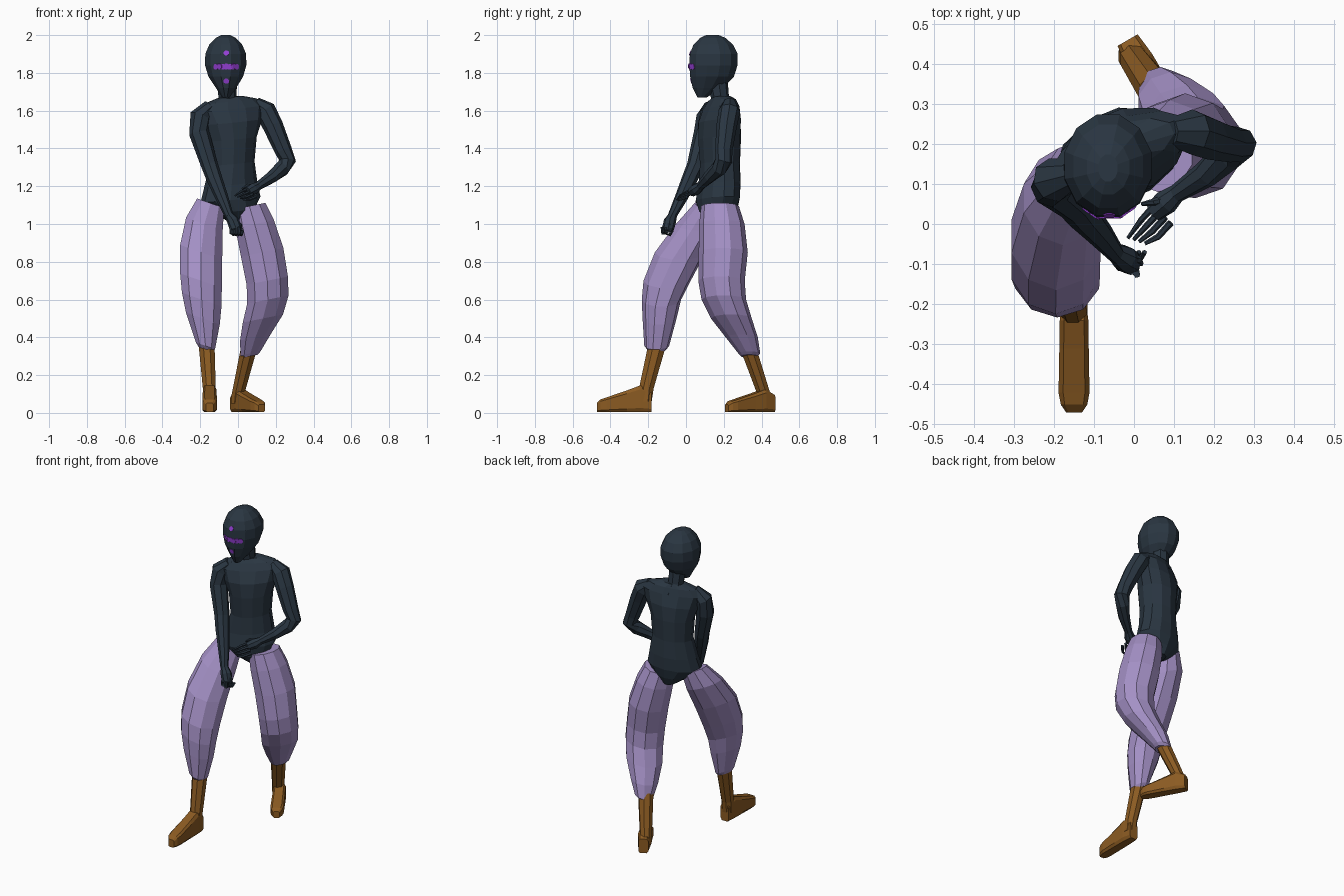
import bpy, bmesh, math
from mathutils import Vector
from mathutils.bvhtree import BVHTree


def material(name, rgb):
    m = bpy.data.materials.new(name)
    m.diffuse_color = (*rgb, 1)
    return m


SLATE = material("dark slate", (0.023, 0.037, 0.054))
LILAC = material("lilac cloth", (0.37, 0.28, 0.56))
BROWN = material("brown leather", (0.26, 0.105, 0.016))
PURPLE = material("bright purple", (0.30, 0.05, 0.66))


def finish(name, bm, mat):
    bmesh.ops.recalc_face_normals(bm, faces=bm.faces)
    me = bpy.data.meshes.new(name)
    bm.to_mesh(me)
    me.materials.append(mat)
    ob = bpy.data.objects.new(name, me)
    bpy.context.collection.objects.link(ob)
    return bm


def skin(name, rings, mat, n=10, power=1.0):
    """Skin rings of (centre, half axis u, half axis v); low power = boxy."""
    def p(t):
        return math.copysign(abs(t) ** power, t)
    bm = bmesh.new()
    loops = []
    for c, u, v in rings:
        angles = [2 * math.pi * (i + 0.5) / n for i in range(n)]
        loops.append([bm.verts.new(c + u * p(math.cos(a)) + v * p(math.sin(a))) for a in angles])
    for a, b in zip(loops, loops[1:]):
        for i in range(n):
            j = (i + 1) % n
            bm.faces.new((a[i], a[j], b[j], b[i]))
    bm.faces.new(loops[0])
    bm.faces.new(loops[-1])
    return finish(name, bm, mat)


def stack(name, rows, mat, n=10, yaw=0, tilt=0):
    """Level rings (x, y, z, rx, ry), turned by yaw and tipped sideways by tilt."""
    c, s = math.cos(math.radians(yaw)), math.sin(math.radians(yaw))
    rings = [(Vector((x, y, z)), Vector((c, s, tilt)) * rx, Vector((-s, c, 0)) * ry)
             for x, y, z, rx, ry in rows]
    return skin(name, rings, mat, n)


def tube(name, rows, mat, n=8):
    """Round limb through points (x, y, z, radius)."""
    pts = [Vector(r[:3]) for r in rows]
    rings = []
    for i, r in enumerate(rows):
        d = (pts[min(i + 1, len(pts) - 1)] - pts[max(i - 1, 0)]).normalized()
        u = d.cross(Vector((0.3, 1, 0.2))).normalized()
        rings.append((pts[i], u * r[3], d.cross(u) * r[3]))
    return skin(name, rings, mat, n)


# head and neck
head = stack("head", [
    (-0.063, 0.085, 1.67, 0.02, 0.025), (-0.063, 0.115, 1.72, 0.055, 0.082),
    (-0.065, 0.138, 1.78, 0.095, 0.12), (-0.065, 0.145, 1.84, 0.113, 0.132),
    (-0.065, 0.147, 1.90, 0.112, 0.131), (-0.065, 0.144, 1.95, 0.09, 0.108),
    (-0.065, 0.142, 1.985, 0.055, 0.07), (-0.065, 0.14, 2.0, 0.025, 0.035)], SLATE, 12)
tube("neck", [(-0.045, 0.19, 1.60, 0.07), (-0.055, 0.18, 1.67, 0.048),
              (-0.06, 0.165, 1.77, 0.055)], SLATE)

# painted face marks: thin discs laid on the head
tree = BVHTree.FromBMesh(head)
marks = [(-0.062, 1.905, 0.015), (-0.062, 1.757, 0.015)]
marks += [(-0.062 + 0.018 * i, 1.834 - 0.002 * (i % 2), 0.016) for i in range(-3, 4)]
for x, z, r in marks:
    hit, nor, _, _ = tree.ray_cast(Vector((x, -1, z)), Vector((0, 1, 0)))
    if nor.y > 0:
        nor = -nor
    u = nor.cross(Vector((0, 0, 1))).normalized()
    v = nor.cross(u)
    skin("face_mark", [(hit - nor * 0.003, u * r, v * r), (hit + nor * 0.003, u * r, v * r)],
         PURPLE, 8)

# torso, twisted so the left shoulder is drawn back
stack("torso", [
    (-0.01, 0.18, 1.02, 0.045, 0.07), (-0.02, 0.17, 1.07, 0.11, 0.10),
    (-0.04, 0.168, 1.13, 0.165, 0.112), (-0.038, 0.178, 1.21, 0.145, 0.108),
    (-0.032, 0.18, 1.32, 0.122, 0.105), (-0.03, 0.178, 1.45, 0.132, 0.112),
    (-0.03, 0.177, 1.54, 0.165, 0.107), (-0.035, 0.18, 1.61, 0.19, 0.08),
    (-0.04, 0.185, 1.65, 0.15, 0.06), (-0.045, 0.187, 1.672, 0.07, 0.045)],
    SLATE, 12, yaw=22, tilt=0.1)

# arms
tube("right_arm", [(-0.15, 0.13, 1.625, 0.035), (-0.20, 0.11, 1.57, 0.056),
                   (-0.205, 0.095, 1.48, 0.054), (-0.15, 0.05, 1.31, 0.045),
                   (-0.125, 0.02, 1.24, 0.042), (-0.085, -0.025, 1.14, 0.034),
                   (-0.045, -0.075, 1.04, 0.023)], SLATE)
tube("left_arm", [(0.09, 0.23, 1.64, 0.035), (0.145, 0.23, 1.60, 0.057),
                  (0.185, 0.215, 1.52, 0.054), (0.24, 0.20, 1.39, 0.046),
                  (0.262, 0.2, 1.335, 0.045), (0.235, 0.175, 1.295, 0.042),
                  (0.18, 0.125, 1.25, 0.034), (0.105, 0.075, 1.20, 0.023)], SLATE)

# hands: palm, curled or reaching fingers
tube("right_palm", [(-0.05, -0.068, 1.05, 0.022), (-0.025, -0.085, 1.015, 0.033),
                    (-0.012, -0.095, 0.975, 0.032), (-0.012, -0.09, 0.955, 0.02)], SLATE)
tube("left_palm", [(0.11, 0.08, 1.203, 0.022), (0.08, 0.055, 1.185, 0.032),
                   (0.05, 0.03, 1.17, 0.026)], SLATE)
for i in range(4):
    a = i * 0.014
    tube("right_finger", [(-0.035 + a, -0.105 - a / 2, 0.985, 0.009),
                          (-0.037 + a, -0.11 - a / 3, 0.95, 0.009),
                          (-0.025 + a, -0.085, 0.942, 0.008),
                          (-0.015 + a, -0.07, 0.965, 0.006)], SLATE, 6)
    tube("left_finger", [(0.05 + a, 0.045 - a, 1.185 - a, 0.009),
                         (0.018 + a, 0.01 - a, 1.172 - a, 0.008),
                         (-0.015 + a, -0.035 - a / 3, 1.15 - a / 2, 0.005)], SLATE, 6)
tube("left_thumb", [(0.09, 0.065, 1.195, 0.012), (0.05, 0.055, 1.205, 0.009),
                    (0.02, 0.05, 1.185, 0.005)], SLATE, 6)
tube("right_thumb", [(-0.02, -0.08, 1.02, 0.012), (0.012, -0.09, 0.995, 0.01),
                     (0.018, -0.1, 0.965, 0.006)], SLATE, 6)

# baggy trousers
stack("right_trouser_leg", [
    (-0.145, 0.125, 1.11, 0.075, 0.08), (-0.178, 0.065, 1.00, 0.102, 0.118),
    (-0.195, -0.03, 0.85, 0.117, 0.135), (-0.196, -0.10, 0.70, 0.116, 0.125),
    (-0.192, -0.13, 0.60, 0.11, 0.104), (-0.186, -0.14, 0.50, 0.094, 0.09),
    (-0.172, -0.155, 0.355, 0.053, 0.066), (-0.17, -0.155, 0.335, 0.04, 0.05)],
    LILAC, tilt=-0.35)
stack("left_trouser_leg", [
    (0.06, 0.18, 1.095, 0.09, 0.10), (0.088, 0.19, 1.00, 0.108, 0.12),
    (0.128, 0.197, 0.85, 0.118, 0.13), (0.155, 0.188, 0.70, 0.115, 0.123),
    (0.158, 0.20, 0.60, 0.115, 0.118), (0.132, 0.24, 0.50, 0.112, 0.108),
    (0.092, 0.295, 0.40, 0.085, 0.085), (0.066, 0.335, 0.315, 0.056, 0.058),
    (0.064, 0.335, 0.30, 0.042, 0.045)], LILAC, tilt=0.2)

# boots: shaft plus tapered foot
stack("right_boot_shaft", [
    (-0.15, -0.215, 0.06, 0.037, 0.036), (-0.152, -0.21, 0.13, 0.037, 0.042),
    (-0.167, -0.15, 0.37, 0.046, 0.052)], BROWN, 8)
stack("left_boot_shaft", [
    (-0.005, 0.42, 0.05, 0.036, 0.036), (0.0, 0.412, 0.10, 0.036, 0.038),
    (0.058, 0.33, 0.34, 0.047, 0.047)], BROWN, 8)
PROFILE = [(0, 0.03, 0.11), (0.06, 0.037, 0.145), (0.13, 0.038, 0.118),
           (0.24, 0.04, 0.08), (0.27, 0.034, 0.07), (0.29, 0.02, 0.05)]
for name, heel, toe, tall in (("right_foot", (-0.15, -0.182), (-0.15, -0.472), 1),
                              ("left_foot", (-0.016, 0.46), (0.125, 0.215), 0.85)):
    start, end = Vector((*heel, 0)), Vector((*toe, 0))
    way = end - start
    side = Vector((-way.y, way.x, 0)).normalized()
    skin(name, [(start + way * (d / 0.29) + Vector((0, 0, h * tall / 2 + 0.003)), side * w,
                 Vector((0, 0, h * tall / 2))) for d, w, h in PROFILE], BROWN, 8, 0.4)
